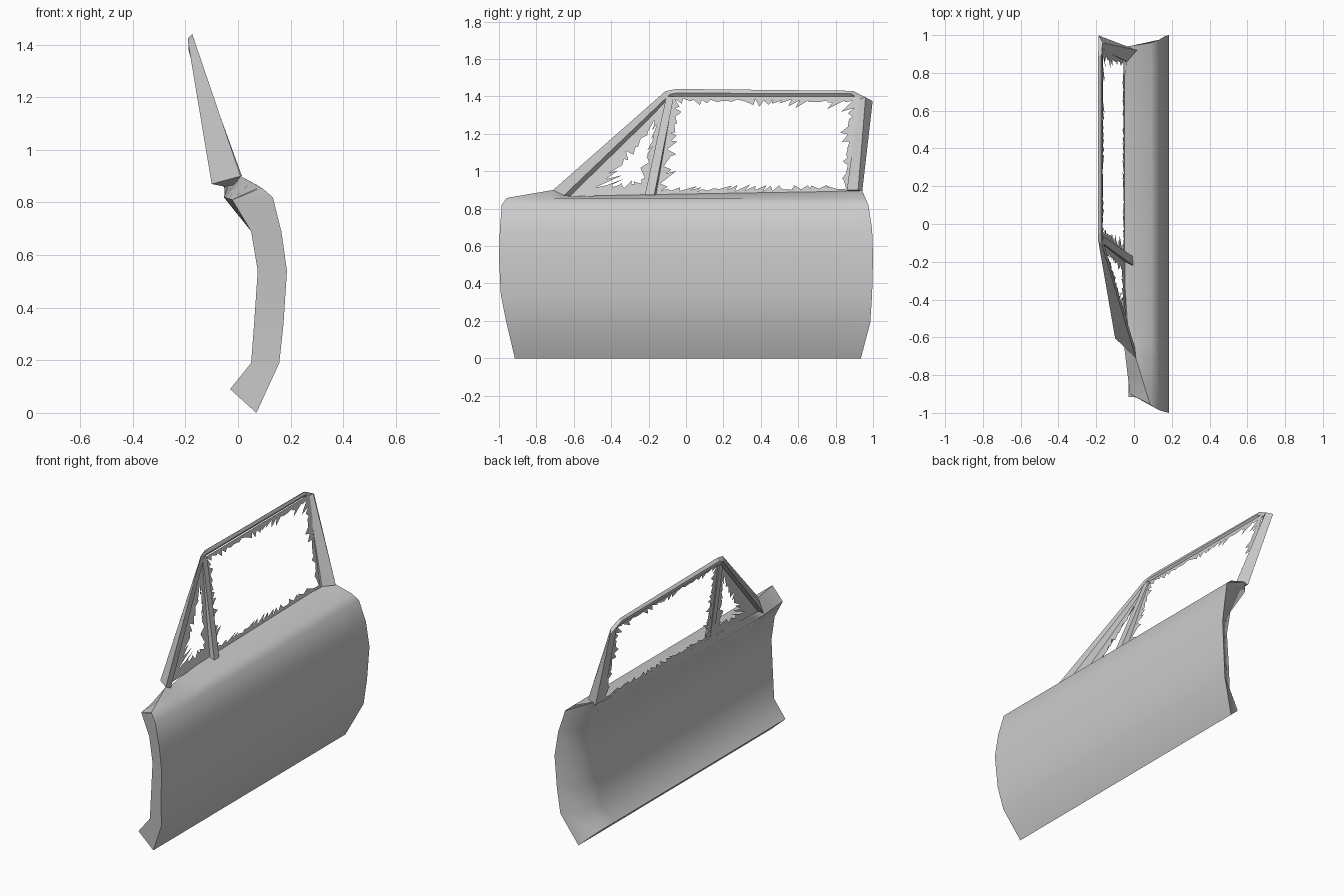
import bpy, bmesh, math, random
from mathutils import Vector

if "Cube" in bpy.data.objects:
    bpy.data.objects.remove(bpy.data.objects["Cube"])

random.seed(4)


def make(name, verts, faces, side=0, smooth=None):
    me = bpy.data.meshes.new(name)
    me.from_pydata([tuple(v) for v in verts], [], faces)
    bm = bmesh.new()
    bm.from_mesh(me)
    bmesh.ops.remove_doubles(bm, verts=bm.verts, dist=1e-5)
    bmesh.ops.recalc_face_normals(bm, faces=bm.faces)
    # open sheets face the given side along x
    if side and sum(f.normal.x * f.calc_area() for f in bm.faces) * side < 0:
        bmesh.ops.reverse_faces(bm, faces=bm.faces)
    bm.to_mesh(me)
    bm.free()
    if smooth:
        me.shade_smooth()
        me.set_sharp_from_angle(angle=math.radians(smooth))
    ob = bpy.data.objects.new(name, me)
    bpy.context.collection.objects.link(ob)
    return ob


def grid(rows):
    n = len(rows[0])
    verts = [p for r in rows for p in r]
    faces = [(i * n + j, i * n + j + 1, (i + 1) * n + j + 1, (i + 1) * n + j)
             for i in range(len(rows) - 1) for j in range(n - 1)]
    return verts, faces


def sweep(name, sections):
    """Closed bar through four-cornered sections."""
    n = len(sections)
    verts = [p for s in sections for p in s]
    faces = [(4 * i + k, 4 * i + (k + 1) % 4, 4 * i + 4 + (k + 1) % 4, 4 * i + 4 + k)
             for i in range(n - 1) for k in range(4)]
    faces += [(0, 1, 2, 3), tuple(range(4 * n - 4, 4 * n))]
    return make(name, verts, faces)


def interp(keys, y):
    for a, b in zip(keys, keys[1:]):
        if y <= b[0]:
            t = max(0, (y - a[0]) / (b[0] - a[0]))
            return a[1] + t * (b[1] - a[1]), a[2] + t * (b[2] - a[2])
    return keys[-1][1:]


# Outer skin: rows of (x, z, front y, rear y), plus a shaped belt edge
profile = [(.07, 0, -.915, .935), (.157, .19, -.96, .985), (.173, .34, -.99, .995),
           (.186, .54, -1, 1), (.165, .69, -.995, .995), (.132, .82, -.985, .975),
           (.09, .856, -.96, .96)]
belt = [(-.955, .085, .858), (-.71, .01, .9), (-.62, -.02, .865),
        (-.4, -.05, .872), (.85, -.05, .893), (.94, -.03, .9)]
cols = [0, .06, .129, .177, .24, .35, .5, .65, .8, .92, 1]


def row(x, z, a, b):
    return [(x, a + t * (b - a), z) for t in cols]


def edge_row(keys, a, b):
    ys = [a + t * (b - a) for t in cols]
    return [(interp(keys, y)[0], y, interp(keys, y)[1]) for y in ys]


rows = [row(*p) for p in profile]
rows.append(edge_row(belt, -.955, .94))
make("door_skin", *grid(rows), side=1, smooth=65)

# Inner panel: follows the skin about a tenth inside and meets it at sill and belt
inner_profile = [(-.03, .09, -.915, .875), (.05, .19, -.92, .9), (.062, .35, -.925, .905),
                 (.075, .54, -.93, .905), (.05, .69, -.925, .905)]
inner_top = [(-.9, -.022, .81), (-.62, -.055, .82), (.85, -.03, .83), (.9, -.055, .86)]
inner = [row(*p) for p in inner_profile] + [edge_row(inner_top, -.9, .91)]
inner = [rows[0]] + inner + [rows[7]]
# rear cap is blended into the panel as one more column
skin_ids = [0, 0, 1, 2, 3, 4, 5, 7]
verts, faces = grid([r + [rows[s][-1]] for r, s in zip(inner, skin_ids)])
clean = []
for f in faces:  # collapsed corners at sill and belt become triangles
    pts = []
    for v in f:
        if all((Vector(verts[v]) - Vector(verts[w])).length > 1e-5 for w in pts):
            pts.append(v)
    if len(pts) > 2:
        clean.append(pts)
make("inner_panel", verts, clean, side=-1, smooth=65)

# Front hinge flange joining skin edge and inner panel
front_out = [r[0] for r in rows[:7]]
front_in = [inner[i][0] for i in range(1, 7)]
make("front_flange", front_out + front_in,
     [(i, i + 1, i + 8, i + 7) for i in range(5)] + [(5, 6, 12)], smooth=30)

# Window frame: windscreen pillar, header and rear pillar in one sweep
sweep("window_frame", [
    [(.01, -.71, .9), (.005, -.655, .868), (-.05, -.625, .86), (-.1, -.605, .87)],
    [(-.17, -.11, 1.428), (-.166, -.085, 1.412), (-.18, -.075, 1.392), (-.19, -.085, 1.41)],
    [(-.174, -.05, 1.44), (-.166, -.05, 1.418), (-.18, -.05, 1.398), (-.19, -.05, 1.425)],
    [(-.174, .89, 1.43), (-.166, .88, 1.415), (-.18, .88, 1.396), (-.19, .89, 1.42)],
    [(-.165, .96, 1.395), (-.176, .925, 1.385), (-.182, .928, 1.385), (-.187, .998, 1.375)],
    [(.015, .92, .9), (-.036, .86, .9), (-.05, .865, .89), (-.05, .942, .89)]])

# Bar between quarter window and main window
sweep("division_bar", [
    [(-.005, -.22, .872), (-.008, -.17, .872), (-.05, -.16, .872), (-.05, -.2, .872)],
    [(-.163, -.105, 1.4), (-.163, -.065, 1.4), (-.182, -.065, 1.4), (-.182, -.1, 1.4)]])


# Broken glass: a rim from the frame to a jagged hole
def broken_glass(name, outer, hole, counts, low, high):
    a, b = [], []
    for k, n in enumerate(counts):
        m = (k + 1) % len(counts)
        for i in range(n):
            t = i / n
            p = Vector(outer[k]).lerp(Vector(outer[m]), t)
            h = Vector(hole[k]).lerp(Vector(hole[m]), t)
            along = (Vector(outer[m]) - Vector(outer[k])) / n
            f = random.uniform(*(high if i % 2 else low))
            a.append(p)
            b.append(p.lerp(h, f) + along * random.uniform(-.9, .9) * (i % 2))
    n = len(a)
    verts = [(-.05 - .12 * (p.y - .88) / .52, p.x, p.y) for p in a + b]
    faces = [(i, (i + 1) % n, n + (i + 1) % n, n + i) for i in range(n)]
    make(name, verts, faces, side=1)


broken_glass("main_glass",
             [(-.18, .872), (-.08, 1.4), (.93, 1.4), (.88, .885)],
             [(-.09, .915), (-.035, 1.37), (.85, 1.35), (.85, .915)],
             [22, 40, 22, 40], (.35, .8), (.6, 1.4))
broken_glass("quarter_glass",
             [(-.63, .86), (-.09, 1.39), (-.19, .87)],
             [(-.41, .94), (-.165, 1.25), (-.25, .95)],
             [20, 18, 16], (.5, .9), (.8, 1.25))
